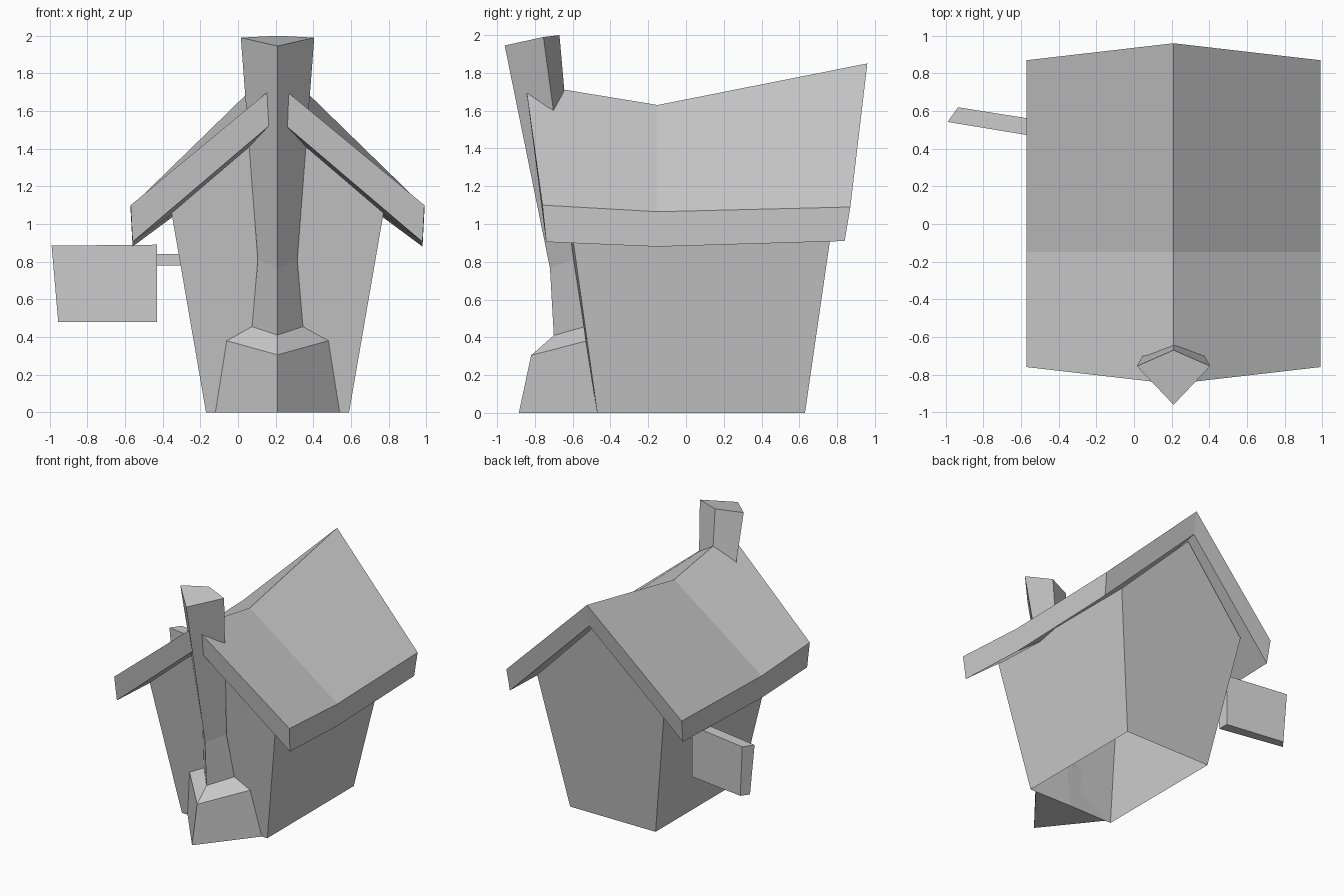
import bpy, bmesh

if "Cube" in bpy.data.objects:
    bpy.data.objects.remove(bpy.data.objects["Cube"])

CX = 0.21  # centre line of the house


def make(name, verts, faces, x=0.0, mirror=False):
    mesh = bpy.data.meshes.new(name)
    bm = bmesh.new()
    vs = [bm.verts.new(v) for v in verts]
    for f in faces:
        bm.faces.new([vs[i] for i in f])
    bmesh.ops.recalc_face_normals(bm, faces=bm.faces)
    bm.to_mesh(mesh)
    bm.free()
    ob = bpy.data.objects.new(name, mesh)
    ob.location.x = x
    bpy.context.collection.objects.link(ob)
    if mirror:
        m = ob.modifiers.new("mirror", 'MIRROR')
        m.use_clip = True
    return ob


def loft(name, rings, skip=(), **kw):
    """Skin a list of equal-length rings and cap both ends."""
    n = len(rings[0])
    faces = []
    for r in range(len(rings) - 1):
        for i in range(n):
            if i not in skip:
                j = (i + 1) % n
                faces.append((r*n + i, r*n + j, (r+1)*n + j, (r+1)*n + i))
    last = (len(rings) - 1) * n
    faces += [tuple(range(n)), tuple(range(last, last + n))]
    return make(name, [p for ring in rings for p in ring], faces, **kw)


# Walls: flared half pentagon shell, open underneath, mirrored
def gable(base_y, side_y, apex_y, apex_z):
    return [(0, base_y, 0), (0.38, base_y, 0), (0.565, side_y, 1.07), (0, apex_y, apex_z)]


loft("walls", [gable(-0.47, -0.62, -0.69, 1.54), gable(0.63, 0.785, 0.865, 1.64)],
     skip=(0, 2, 3), x=CX, mirror=True)


# Roof: sagging slab, half section at front, middle and back
def roof_section(top, eave, eave_low, under):
    return [(0, *top), (0.78, *eave), (0.77, *eave_low), (0, *under)]


loft("roof", [
    roof_section((-0.85, 1.745), (-0.76, 1.10), (-0.74, 0.905), (-0.82, 1.56)),
    roof_section((-0.15, 1.63), (-0.15, 1.065), (-0.15, 0.88), (-0.15, 1.45)),
    roof_section((0.96, 1.85), (0.87, 1.09), (0.84, 0.91), (0.93, 1.67)),
], skip=(3,), x=CX, mirror=True)


# Chimney: kite-shaped rings from hearth to stack
def kite(half, tip, side, back):
    return [(0, *tip), (half, *side), (0, *back), (-half, *side)]


loft("chimney", [
    kite(0.33, (-0.885, 0), (-0.47, 0), (-0.465, 0)),
    kite(0.27, (-0.82, 0.305), (-0.53, 0.38), (-0.515, 0.38)),
    kite(0.135, (-0.70, 0.41), (-0.54, 0.455), (-0.525, 0.455)),
    kite(0.105, (-0.72, 0.765), (-0.595, 0.81), (-0.565, 0.81)),
    kite(0.195, (-0.96, 1.945), (-0.755, 1.99), (-0.67, 2.0)),
], x=CX)

# Hanging sign board and the peg that holds it to the left wall
loft("sign_board", [
    [(-0.955, 0.545, 0.48), (-0.92, 0.61, 0.48), (-0.99, 0.545, 0.885), (-0.935, 0.62, 0.885)][i]
    and [(-0.955, 0.55, 0.48), (-0.91, 0.61, 0.48), (-0.935, 0.62, 0.885), (-0.99, 0.542, 0.885)]
    if i == 0 else
    [(-0.43, 0.455, 0.48), (-0.43, 0.54, 0.48), (-0.43, 0.54, 0.89), (-0.43, 0.45, 0.89)]
    for i in range(2)
])
loft("sign_peg", [[(x, y, z) for y, z in ((0.46, 0.78), (0.53, 0.78), (0.53, 0.84), (0.46, 0.84))]
                  for x in (-0.45, -0.29)])
